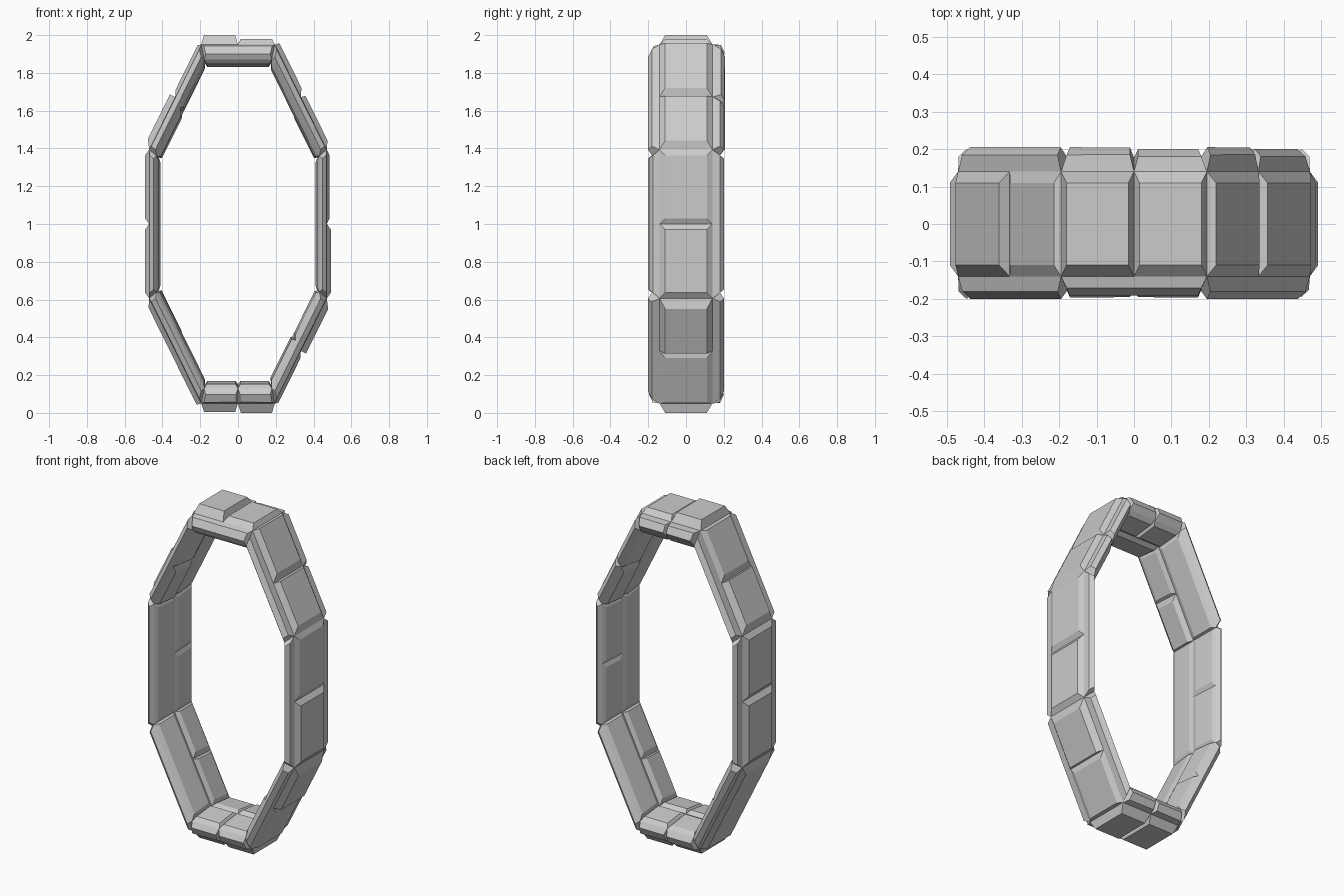
import bpy, bmesh, math
from mathutils import Vector

if "Cube" in bpy.data.objects:
    bpy.data.objects.remove(bpy.data.objects["Cube"])

# Half cross-section corners as (y, radius): outer, side and inner edges of the ring
OF, OB = (-0.14, 0.95), (0.14, 0.95)
SF, SB = (-0.178, 0.87), (0.178, 0.87)
IN = (0.0, 0.848)
STRETCH = 0.495   # the octagon is squeezed along x
T = math.tan(math.pi / 8)


def point(k, u, p):
    """Point on octagon side k (clockwise from the top), u in 0..1 along it."""
    a = math.radians(90 - 45 * k)
    radial = Vector((math.cos(a), 0, math.sin(a)))
    along = Vector((math.sin(a), 0, -math.cos(a)))
    return radial * p[1] + along * (2 * u - 1) * T * p[1] + Vector((0, p[0], 0))


def finish(bm, name):
    bmesh.ops.recalc_face_normals(bm, faces=bm.faces)
    for v in bm.verts:
        v.co = Vector((v.co.x * STRETCH, v.co.y, v.co.z + 1))
    me = bpy.data.meshes.new(name)
    bm.to_mesh(me)
    bm.free()
    bpy.context.collection.objects.link(bpy.data.objects.new(name, me))


def brick(bm, k, u0, u1, a, b, h, inset):
    """Chamfered block raised from one facet of the core ring."""
    base = [point(k, u0, a), point(k, u1, a), point(k, u1, b), point(k, u0, b)]
    mid = sum(base, Vector()) / 4
    n = (base[1] - base[0]).cross(base[3] - base[0]).normalized()
    core = point(k, (u0 + u1) / 2, (0, 0.9))
    if n.dot(mid - core) < 0:
        n = -n
    top = []
    for i in range(4):
        e = (base[(i + 1) % 4] - base[i]).normalized()
        f = (base[i - 1] - base[i]).normalized()
        top.append(base[i] + (e + f) * inset + n * h)
    lo = [bm.verts.new(c) for c in base]
    hi = [bm.verts.new(c) for c in top]
    bm.faces.new(lo)
    bm.faces.new(hi)
    for i in range(4):
        j = (i + 1) % 4
        bm.faces.new((lo[i], lo[j], hi[j], hi[i]))


# Core ring with mitred corners
bm = bmesh.new()
loops = [[bm.verts.new(point(k, 0, p)) for p in (OF, OB, SB, IN, SF)] for k in range(8)]
for k in range(8):
    for i in range(5):
        j = (i + 1) % 5
        m = (k + 1) % 8
        bm.faces.new((loops[k][i], loops[k][j], loops[m][j], loops[m][i]))
finish(bm, "core_ring")

# Rows of blocks: heights per octagon side, one or two blocks each
rows = {
    "outer_blocks": (OF, OB, 0.03,
        [(.05, .03), (.04, .04), (.03, .045), (.05, .025),
         (.05, .045), (.04,), (.045, .045), (.05, .025)]),
    "front_blocks": (OF, SF, 0.022,
        [(.025,), (.035,), (.03,), (.035,), (.03, .03), (.035,), (.035,), (.035,)]),
    "back_blocks": (OB, SB, 0.022,
        [(.04, .035), (.04, .035), (.035,), (.035,), (.03, .035), (.035,), (.035,), (.04,)]),
    "inner_front_blocks": (SF, IN, 0.025,
        [(.02,), (.025,), (.02,), (.02, .03), (.02, .02), (.02,), (.02,), (.03, .015)]),
    "inner_back_blocks": (SB, IN, 0.025,
        [(.02, .02), (.02, .03), (.02, .02), (.02,), (.02, .015), (.02, .025), (.02, .02), (.02,)]),
}
for name, (a, b, inset, sides) in rows.items():
    bm = bmesh.new()
    for k, heights in enumerate(sides):
        n = len(heights)
        for i, h in enumerate(heights):
            brick(bm, k, i / n, (i + 1) / n, a, b, h, inset)
    finish(bm, name)
